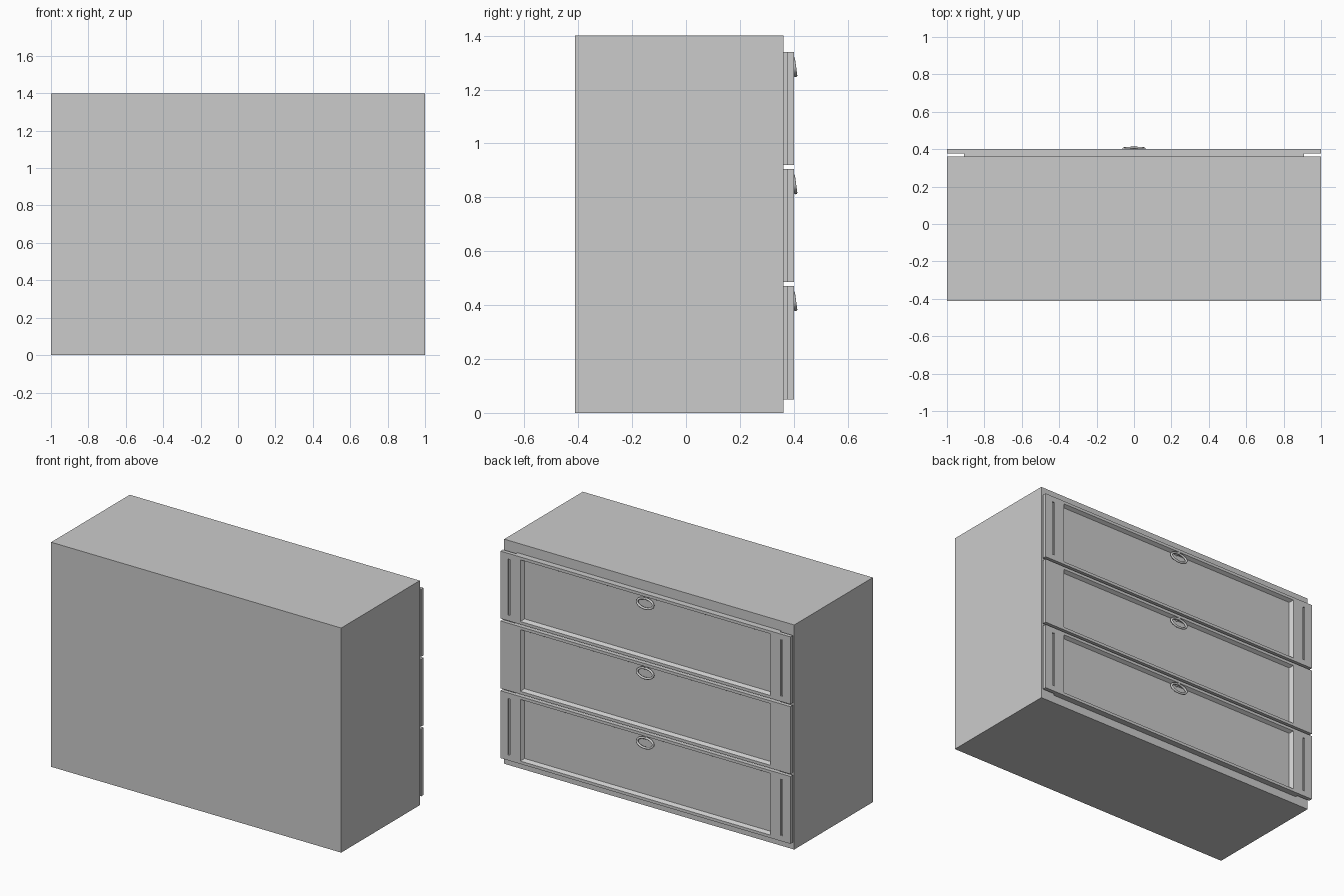
import bpy, bmesh, math

if "Cube" in bpy.data.objects:
    bpy.data.objects.remove(bpy.data.objects["Cube"])

BODY_FRONT = 0.362   # the drawers sit on the +y side
FACE_BACK, FACE = 0.376, 0.40


def box(name, x, y, z):
    bpy.ops.mesh.primitive_cube_add(
        size=1, location=[(a + b) / 2 for a, b in (x, y, z)])
    ob = bpy.context.object
    ob.name = name
    ob.scale = [b - a for a, b in (x, y, z)]
    bpy.ops.object.transform_apply(location=False, rotation=False, scale=True)
    return ob


def panel(name, z0, z1):
    """Drawer face made of nested rectangles: back, front edge, rim, sunk floor."""
    bm = bmesh.new()
    loops = []
    for hx, dz, y in ((1, 0, FACE_BACK), (1, 0, FACE),
                      (0.862, 0.018, FACE), (0.848, 0.03, 0.379)):
        loops.append([bm.verts.new((x, y, z)) for x, z in
                      ((-hx, z0 + dz), (hx, z0 + dz), (hx, z1 - dz), (-hx, z1 - dz))])
    for a, b in zip(loops, loops[1:]):
        for i in range(4):
            j = (i + 1) % 4
            bm.faces.new((a[i], a[j], b[j], b[i]))
    bm.faces.new(loops[0])
    bm.faces.new(loops[-1])
    bmesh.ops.recalc_face_normals(bm, faces=bm.faces)
    me = bpy.data.meshes.new(name)
    bm.to_mesh(me)
    bm.free()
    ob = bpy.data.objects.new(name, me)
    bpy.context.collection.objects.link(ob)
    return ob


def ring_pull(name, zc):
    """Oval ring, leaning outwards at the bottom."""
    cu = bpy.data.curves.new(name, 'CURVE')
    cu.dimensions = '3D'
    cu.bevel_depth = 0.007
    cu.bevel_resolution = 2
    sp = cu.splines.new('POLY')
    n = 32
    sp.points.add(n - 1)
    sp.use_cyclic_u = True
    for i, p in enumerate(sp.points):
        t = 2 * math.pi * i / n
        p.co = (0.055 * math.cos(t), -0.004 * math.sin(t), 0.029 * math.sin(t), 1)
    ob = bpy.data.objects.new(name, cu)
    ob.location = (0, 0.4025, zc)
    bpy.context.collection.objects.link(ob)


# carcass
box("cabinet_body", (-1, 1), (-0.412, BODY_FRONT), (0, 1.40))

for i, label in enumerate(("bottom", "middle", "top")):
    z0 = 0.05 + 0.435 * i
    z1 = z0 + 0.42
    # narrower backing block behind each drawer face
    box(label + "_drawer_backing", (-0.91, 0.91), (BODY_FRONT - 0.01, FACE_BACK + 0.001), (z0, z1))
    front = panel(label + "_drawer_front", z0, z1)
    # upright grooves on the outer drawers
    if label != "middle":
        for s in (-1, 1):
            cut = box(label + "_groove_cutter", (s * 0.94 - 0.007, s * 0.94 + 0.007),
                      (0.391, 0.42), (z0 + 0.035, z1 - 0.035))
            cut.hide_render = True
            cut.hide_set(True)
            mod = front.modifiers.new("groove", 'BOOLEAN')
            mod.operation = 'DIFFERENCE'
            mod.solver = 'EXACT'
            mod.object = cut
    # ring pull and its mounting stem
    zc = z0 + 0.365
    ring_pull(label + "_ring_pull", zc - 0.122 + 0.12 - 0.001 if i else zc - 0.002)
    bpy.ops.mesh.primitive_cylinder_add(
        vertices=16, radius=0.008, depth=0.026,
        location=(0, 0.39, zc + 0.027), rotation=(math.pi / 2, 0, 0))
    bpy.context.object.name = label + "_pull_stem"
    bpy.ops.object.shade_smooth_by_angle()
